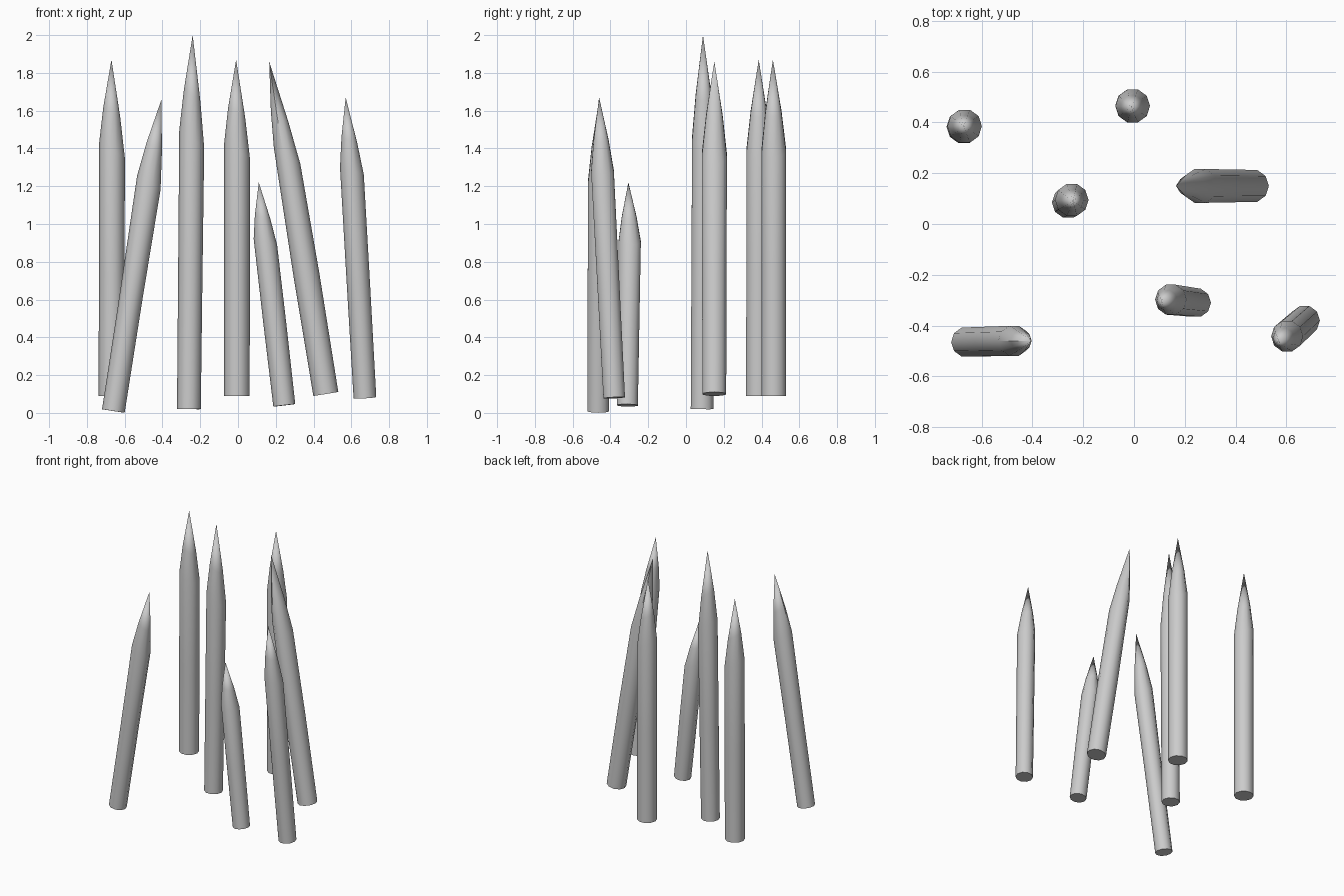
import bpy, bmesh, math
from mathutils import Vector

if "Cube" in bpy.data.objects:
    bpy.data.objects.remove(bpy.data.objects["Cube"])

SIDES = 10


def stake(name, base, shoulder, tip, r_base, r_top, slope):
    """Round post from base to shoulder, sharpened to a point with a slanted cut."""
    base, shoulder, tip = Vector(base), Vector(shoulder), Vector(tip)
    axis = shoulder - base
    bm = bmesh.new()

    def ring(center, r, lean):
        # lean = height change per unit x, y across the ring
        out = []
        for i in range(SIDES):
            a = 2 * math.pi * i / SIDES
            x, y = r * math.cos(a), r * math.sin(a)
            out.append(bm.verts.new(center + Vector((x, y, x * lean[0] + y * lean[1]))))
        return out

    square = (-axis.x / axis.z, -axis.y / axis.z)
    cut = (slope, 0)
    rings = [ring(base, r_base, square),
             ring(base.lerp(shoulder, 0.5), (r_base + r_top) / 2, square),
             ring(shoulder, r_top, cut),
             ring(shoulder.lerp(tip, 0.42), r_top * 0.66, cut)]
    point = bm.verts.new(tip)
    bm.faces.new(rings[0][::-1])
    for lo, hi in zip(rings, rings[1:]):
        for i in range(SIDES):
            j = (i + 1) % SIDES
            bm.faces.new((lo[i], lo[j], hi[j], hi[i]))
    for i in range(SIDES):
        bm.faces.new((rings[-1][i], rings[-1][(i + 1) % SIDES], point))

    mesh = bpy.data.meshes.new(name)
    bm.to_mesh(mesh)
    bm.free()
    ob = bpy.data.objects.new(name, mesh)
    bpy.context.collection.objects.link(ob)
    bpy.context.view_layer.objects.active = ob
    ob.select_set(True)
    bpy.ops.object.shade_smooth_by_angle(angle=math.radians(40))
    ob.select_set(False)


# Upright stakes at the back
stake("back_left_stake", (-0.67, 0.383, 0.09), (-0.667, 0.385, 1.39), (-0.67, 0.385, 1.87), 0.068, 0.068, -0.6)
stake("back_middle_stake", (-0.006, 0.465, 0.09), (-0.005, 0.465, 1.39), (-0.01, 0.46, 1.87), 0.068, 0.068, -0.6)
stake("tall_stake", (-0.26, 0.085, 0.02), (-0.245, 0.095, 1.45), (-0.24, 0.09, 2.0), 0.063, 0.066, -0.7)

# Leaning stakes
stake("right_leaning_stake", (0.465, 0.15, 0.10), (0.26, 0.15, 1.36), (0.165, 0.15, 1.86), 0.066, 0.07, -0.6)
stake("front_left_stake", (-0.66, -0.465, 0.01), (-0.472, -0.46, 1.22), (-0.405, -0.46, 1.66), 0.06, 0.062, -0.6)
stake("short_stake", (0.245, -0.31, 0.04), (0.145, -0.298, 0.905), (0.11, -0.305, 1.22), 0.058, 0.062, -0.25)
stake("front_right_stake", (0.672, -0.38, 0.08), (0.603, -0.442, 1.28), (0.57, -0.46, 1.67), 0.06, 0.063, -0.3)
